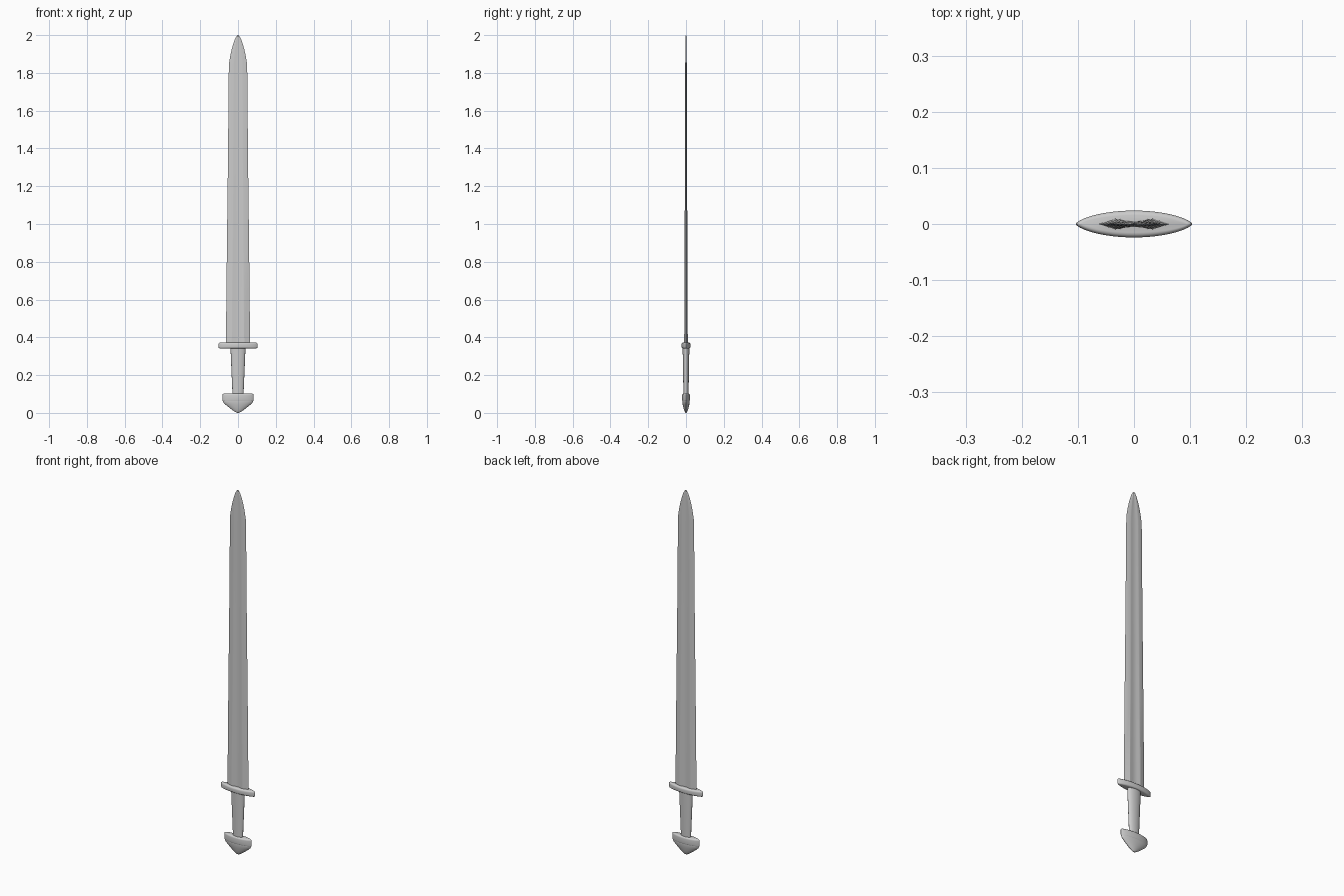
import bpy, bmesh, math

if "Cube" in bpy.data.objects:
    bpy.data.objects.remove(bpy.data.objects["Cube"])


def lens(n, power):
    """Unit outline: ellipse at power 1, pointed lens as power rises."""
    pts = []
    for i in range(n):
        a = 2 * math.pi * i / n
        s = math.sin(a)
        pts.append((math.cos(a), math.copysign(abs(s) ** power, s)))
    return pts


def loft(name, section, rings, angle):
    """Skin a unit section through rings of (z, half width, half depth)."""
    bm = bmesh.new()
    loops = [[bm.verts.new((x * w, y * d, z)) for x, y in section] for z, w, d in rings]
    n = len(section)
    for a, b in zip(loops, loops[1:]):
        for i in range(n):
            j = (i + 1) % n
            bm.faces.new((a[i], a[j], b[j], b[i]))
    bm.faces.new(loops[0][::-1])
    bm.faces.new(loops[-1])
    bmesh.ops.recalc_face_normals(bm, faces=bm.faces)
    mesh = bpy.data.meshes.new(name)
    bm.to_mesh(mesh)
    bm.free()
    obj = bpy.data.objects.new(name, mesh)
    bpy.context.collection.objects.link(obj)
    bpy.ops.object.select_all(action='DESELECT')
    obj.select_set(True)
    bpy.context.view_layer.objects.active = obj
    bpy.ops.object.shade_smooth_by_angle(angle=math.radians(angle))
    return obj


def bar_rings(z0, z1, w, d, r):
    """Rings of a flat bar with rounded rims."""
    rings = []
    for zc, start in ((z0 + r, -90), (z1 - r, 0)):
        for k in range(5):
            a = math.radians(start + 22.5 * k)
            inset = r * (1 - math.cos(a))
            rings.append((zc + r * math.sin(a), w - inset, d - inset))
    return rings


# Blade: bevelled edges with a shallow fuller down each face
half = [(1, 0), (0.52, 1), (0.42, 0.95), (0.22, 0.66), (0, 0.55)]
upper = half + [(-x, y) for x, y in half[-2::-1]]
section = upper + [(x, -y) for x, y in upper[-2:0:-1]]
loft("blade", section, [
    (0.36, 0.064, 0.0095), (0.85, 0.059, 0.0075), (1.35, 0.053, 0.0055),
    (1.80, 0.049, 0.004), (1.85, 0.0475, 0.004), (1.89, 0.041, 0.0037),
    (1.93, 0.032, 0.0033), (1.96, 0.023, 0.003), (1.98, 0.0155, 0.0025),
    (1.993, 0.008, 0.002), (2.0, 0.001, 0.001)], 20)

# Cross guard
loft("cross_guard", lens(48, 1.35), bar_rings(0.341, 0.372, 0.104, 0.024, 0.009), 40)

# Tapered oval grip
loft("grip", lens(32, 1.0), [(0.095, 0.029, 0.0135), (0.22, 0.0345, 0.0155),
                             (0.35, 0.040, 0.018)], 40)

# Upper pommel bar
loft("pommel_bar", lens(48, 1.35), bar_rings(0.060, 0.102, 0.083, 0.021, 0.009), 40)

# Pommel cap, narrowing to a rounded point
loft("pommel_cap", lens(48, 1.25), [
    (0.0, 0.002, 0.001), (0.002, 0.009, 0.004), (0.007, 0.018, 0.007),
    (0.016, 0.031, 0.0105), (0.030, 0.049, 0.0145), (0.044, 0.066, 0.0175),
    (0.054, 0.076, 0.019), (0.062, 0.080, 0.0195), (0.068, 0.080, 0.0195)], 40)
